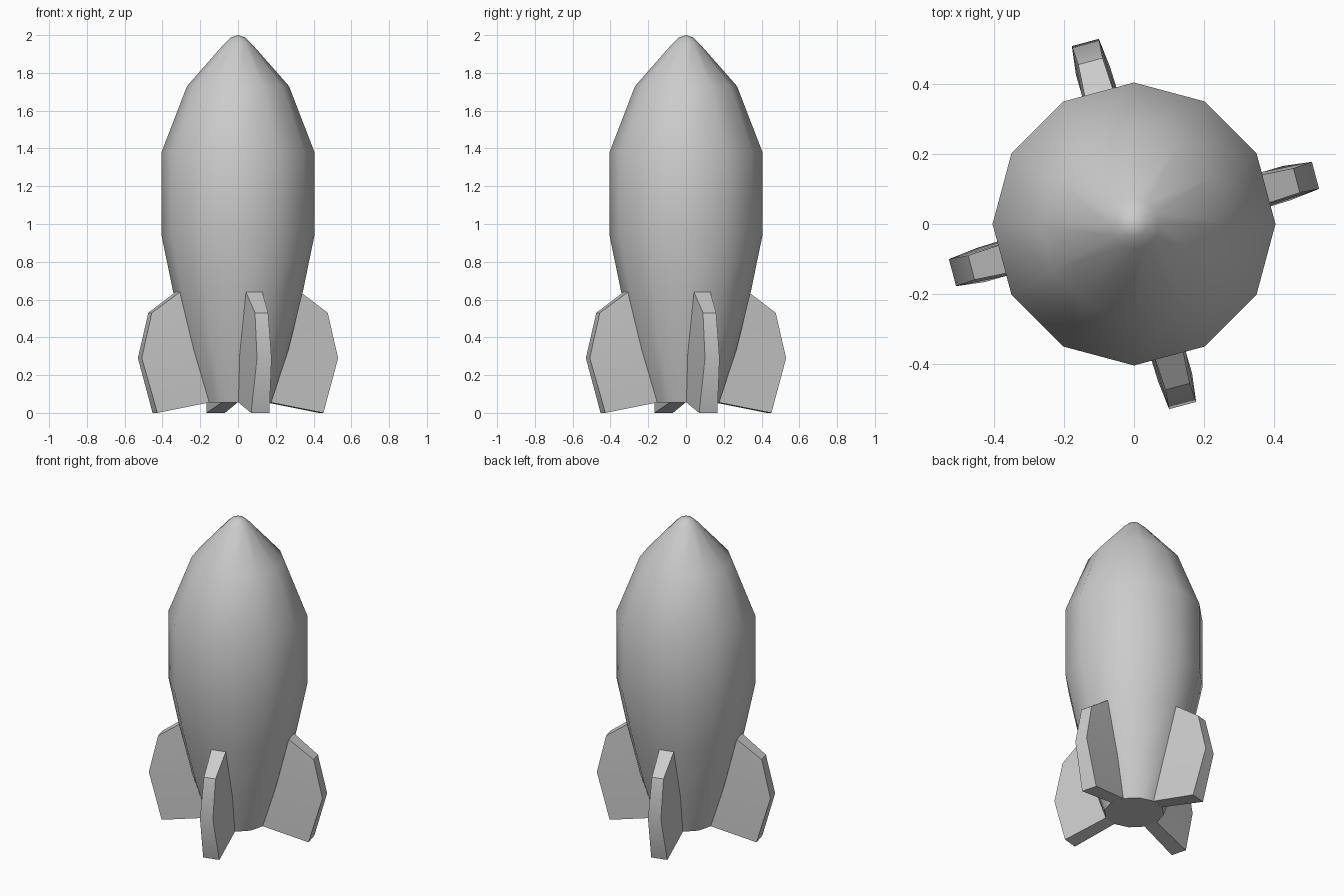
import bpy, bmesh
from math import cos, sin, pi, radians

if "Cube" in bpy.data.objects:
    bpy.data.objects.remove(bpy.data.objects["Cube"])

SIDES = 12


def make_object(name, bm, angle):
    bmesh.ops.recalc_face_normals(bm, faces=bm.faces)
    mesh = bpy.data.meshes.new(name)
    bm.to_mesh(mesh)
    bm.free()
    ob = bpy.data.objects.new(name, mesh)
    bpy.context.collection.objects.link(ob)
    bpy.ops.object.select_all(action='DESELECT')
    ob.select_set(True)
    bpy.context.view_layer.objects.active = ob
    bpy.ops.object.shade_smooth_by_angle(angle=radians(angle))
    return ob


# Hull: twelve-sided lathe of (radius, height)
profile = [(0.175, 0.055), (0.266, 0.33), (0.343, 0.64), (0.405, 0.94),
           (0.405, 1.38), (0.27, 1.73), (0.072, 1.955), (0.038, 1.987)]
bm = bmesh.new()
rings = [[bm.verts.new((r * cos(2 * pi * i / SIDES), r * sin(2 * pi * i / SIDES), z))
          for i in range(SIDES)] for r, z in profile]
for a, b in zip(rings, rings[1:]):
    for i in range(SIDES):
        j = (i + 1) % SIDES
        bm.faces.new((a[i], a[j], b[j], b[i]))
tip = bm.verts.new((0, 0, 2.0))
for i in range(SIDES):
    bm.faces.new((rings[-1][i], rings[-1][(i + 1) % SIDES], tip))
bm.faces.new(rings[0])
make_object("hull", bm, 50)

# Fins: (radius, height, half thickness) for root and outer edges, bottom to top
root = [(0.165, 0.056, 0.043), (0.25, 0.32, 0.058), (0.33, 0.64, 0.045)]
outer = [(0.455, 0.0, 0.05), (0.538, 0.29, 0.04), (0.482, 0.53, 0.036)]
for k in range(4):
    a = radians(15 + 90 * k)

    def place(r, t, z):
        return bm.verts.new((r * cos(a) - t * sin(a), r * sin(a) + t * cos(a), z))

    bm = bmesh.new()
    # Each section is a loop: root left, outer left, outer right, root right
    sections = [[place(ri, hi, zi), place(ro, ho, zo), place(ro, -ho, zo), place(ri, -hi, zi)]
                for (ri, zi, hi), (ro, zo, ho) in zip(root, outer)]
    for s, t in zip(sections, sections[1:]):
        for i in range(4):
            j = (i + 1) % 4
            bm.faces.new((s[i], s[j], t[j], t[i]))
    bm.faces.new(sections[0])
    bm.faces.new(sections[-1])
    make_object(f"fin_{k + 1}", bm, 40)
